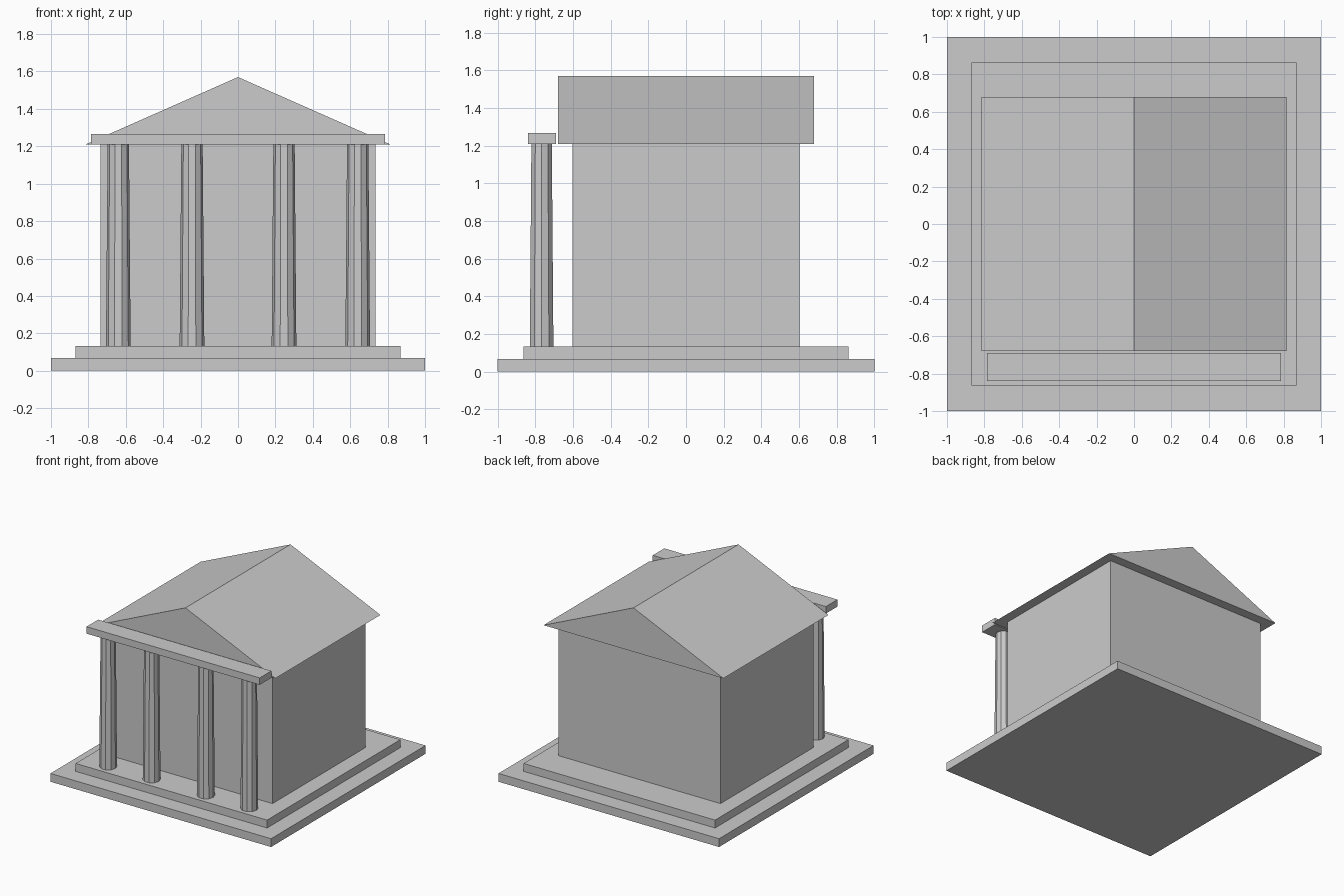
import bpy
import bmesh
from math import radians
from mathutils import Matrix

cube = bpy.data.objects.get("Cube")
if cube:
    bpy.data.objects.remove(cube, do_unlink=True)

STONE = (0.6, 0.6, 0.6, 1.0)
stone = bpy.data.materials.new("grey stone")
stone.use_nodes = True
stone.diffuse_color = STONE
stone.node_tree.nodes["Principled BSDF"].inputs["Base Color"].default_value = STONE


def finish(name, bm):
    """Turn a bmesh into a flat-shaded stone object."""
    bmesh.ops.recalc_face_normals(bm, faces=bm.faces)
    mesh = bpy.data.meshes.new(name)
    bm.to_mesh(mesh)
    bm.free()
    mesh.materials.append(stone)
    obj = bpy.data.objects.new(name, mesh)
    bpy.context.collection.objects.link(obj)
    return obj


def box(name, half_x, y0, y1, z0, z1):
    """Box centred on x, spanning the given y and z ranges."""
    bm = bmesh.new()
    place = Matrix.Translation((0, (y0 + y1) / 2, (z0 + z1) / 2))
    size = Matrix.Diagonal((2 * half_x, y1 - y0, z1 - z0, 1))
    bmesh.ops.create_cube(bm, size=1, matrix=place @ size)
    return finish(name, bm)


def column(name, x, y, z0, z1):
    """Tapered ten-sided column with a flat side to the front."""
    bm = bmesh.new()
    place = Matrix.Translation((x, y, (z0 + z1) / 2))
    bmesh.ops.create_cone(bm, cap_ends=True, segments=10, radius1=0.066,
                          radius2=0.057, depth=z1 - z0,
                          matrix=place @ Matrix.Rotation(radians(90), 4, "Z"))
    return finish(name, bm)


def gable(name, half_x, half_y, z0, z1):
    """Triangular prism with its ridge along y."""
    bm = bmesh.new()
    profile = [(-half_x, z0), (half_x, z0), (0, z1)]
    face = bm.faces.new([bm.verts.new((x, -half_y, z)) for x, z in profile])
    extruded = bmesh.ops.extrude_face_region(bm, geom=[face], use_keep_orig=True)
    back = [v for v in extruded["geom"] if isinstance(v, bmesh.types.BMVert)]
    bmesh.ops.translate(bm, verts=back, vec=(0, 2 * half_y, 0))
    return finish(name, bm)


STEP, FLOOR, EAVES = 0.068, 0.133, 1.21

# Stepped base
box("lower_step", 1.0, -1.0, 1.0, 0, STEP)
box("upper_step", 0.868, -0.863, 0.863, STEP, FLOOR)

# Hall and roof
box("hall", 0.735, -0.603, 0.603, FLOOR, EAVES)
gable("roof", 0.815, 0.68, EAVES, 1.57)

# Portico
box("front_beam", 0.785, -0.84, -0.69, EAVES, 1.267)
for side, sign in (("left", 1), ("right", -1)):
    for place, x in (("inner", 0.246), ("outer", 0.64)):
        column(f"{side}_{place}_column", sign * x, -0.767, FLOOR, EAVES)
